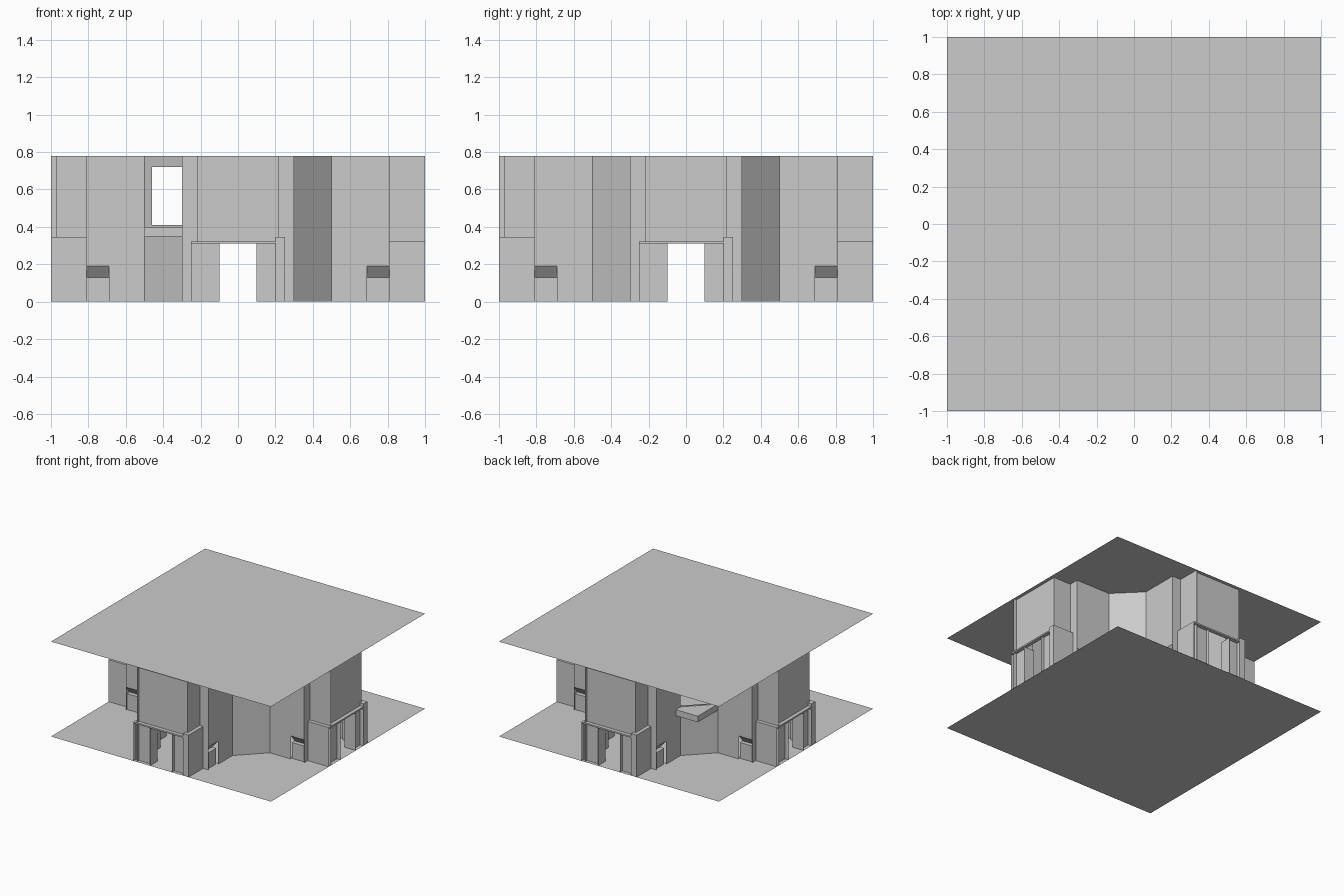
import bpy, bmesh, math
from mathutils import Vector, Matrix

TOP = 0.78
cube = bpy.data.objects.get("Cube")
if cube:
    bpy.data.objects.remove(cube)

grey = bpy.data.materials.new("plain grey")
grey.use_nodes = True
colour = (0.6, 0.6, 0.6, 1)
grey.diffuse_color = colour
grey.node_tree.nodes["Principled BSDF"].inputs["Base Color"].default_value = colour


class Part:
    """Collects faces, then becomes one named object."""

    def __init__(self):
        self.bm = bmesh.new()

    def face(self, *points):
        return self.bm.faces.new([self.bm.verts.new(p) for p in points])

    def wall(self, a, b, low=0, high=TOP):
        self.face((*a, low), (*b, low), (*b, high), (*a, high))

    def slab(self, outline, low, high):
        base = self.face(*[(x, y, low) for x, y in outline])
        made = bmesh.ops.extrude_face_region(self.bm, geom=[base])["geom"]
        verts = [v for v in made if isinstance(v, bmesh.types.BMVert)]
        bmesh.ops.translate(self.bm, verts=verts, vec=(0, 0, high - low))
        bmesh.ops.recalc_face_normals(self.bm, faces=self.bm.faces)

    def box(self, x0, x1, y0, y1, low, high):
        self.slab([(x0, y0), (x1, y0), (x1, y1), (x0, y1)], low, high)

    def finish(self, name, turn=0):
        self.bm.transform(Matrix.Rotation(math.radians(90 * turn), 4, "Z"))
        mesh = bpy.data.meshes.new(name)
        self.bm.to_mesh(mesh)
        self.bm.free()
        mesh.materials.append(grey)
        obj = bpy.data.objects.new(name, mesh)
        bpy.context.collection.objects.link(obj)


# Floor and ceiling sheets
for name, z in (("floor", 0), ("ceiling", TOP)):
    sheet = Part()
    sheet.face((-1, -1, z), (1, -1, z), (1, 1, z), (-1, 1, z))
    sheet.finish(name)


def side_walls(part, s):
    """Long side of an arm, with the step near its end; s picks the side."""
    def run(a, b, low=0, high=TOP):
        a, b = (s * a[0], a[1]), (s * b[0], b[1])
        if s < 0:
            a, b = b, a
        part.wall(a, b, low, high)
    run((0.22, -0.97), (0.22, -0.81))
    run((0.22, -0.81), (0.3, -0.81))
    run((0.3, -0.81), (0.3, -0.69), 0.19)
    run((0.3, -0.69), (0.3, -0.5))


def niche(part, s):
    """Low counter set in the side wall under a sloping hood."""
    part.box(min(s * 0.22, s * 0.285), max(s * 0.22, s * 0.285), -0.81, -0.69, 0, 0.13)
    part.face((s * 0.3, -0.81, 0.19), (s * 0.3, -0.69, 0.19),
              (s * 0.25, -0.69, 0.13), (s * 0.25, -0.81, 0.13))


def diagonal(part, gap):
    """Corner wall; gap is the part of its length opened as a window."""
    start, end = Vector((0.3, -0.5)), Vector((0.5, -0.3))
    if not gap:
        part.wall(start, end)
        return
    a, b = (start.lerp(end, t) for t in gap)
    part.wall(a, b, 0, 0.41)
    part.wall(a, b, 0.72, TOP)
    if gap[0] > 0:
        part.wall(start, a)
    if gap[1] < 1:
        part.wall(b, end)


# Four arms turned about the centre
windows = {2: (0, 0.8), 3: (0.2, 1)}
for turn, label in enumerate(("front", "left", "back", "right")):
    walls = Part()
    for s in (-1, 1):
        side_walls(walls, s)
    walls.wall((-0.22, -0.97), (0.22, -0.97), 0.31)
    walls.wall((-0.22, -1), (-0.22, -0.97))
    walls.finish(label + "_arm_walls", turn)

    niches = Part()
    for s in (-1, 1):
        niche(niches, s)
    niches.finish(label + "_counters", turn)

    corner = Part()
    diagonal(corner, windows.get(turn))
    corner.finish(label + "_corner_wall", turn)

    # Porch with open doorway, jambs and a thin canopy
    porch = Part()
    porch.wall((-0.25, -0.97), (-0.1, -0.97), 0, 0.31)
    porch.wall((0.1, -0.97), (0.25, -0.97), 0, 0.31)
    for x in (-0.1, 0.1):
        porch.wall((x, -1), (x, -0.9), 0, 0.31)
    porch.wall((-0.25, -0.81), (-0.25, -1), 0, 0.31)
    porch.box(0.2, 0.25, -1, -0.81, 0, 0.345)
    porch.finish(label + "_porch", turn)

    canopy = Part()
    canopy.box(-0.25, 0.25, -1, -0.97, 0.31, 0.322)
    canopy.box(-0.25, -0.22, -0.97, -0.81, 0.31, 0.322)
    canopy.finish(label + "_canopy", turn)

# Balcony ledges under the two windows
for name, s in (("front_ledge", -1), ("back_ledge", 1)):
    ledge = Part()
    ledge.slab([(-0.5, s * 0.3), (-0.3, s * 0.5), (-0.3, s * 0.56), (-0.5, s * 0.56)], 0.35, 0.4)
    ledge.finish(name)
